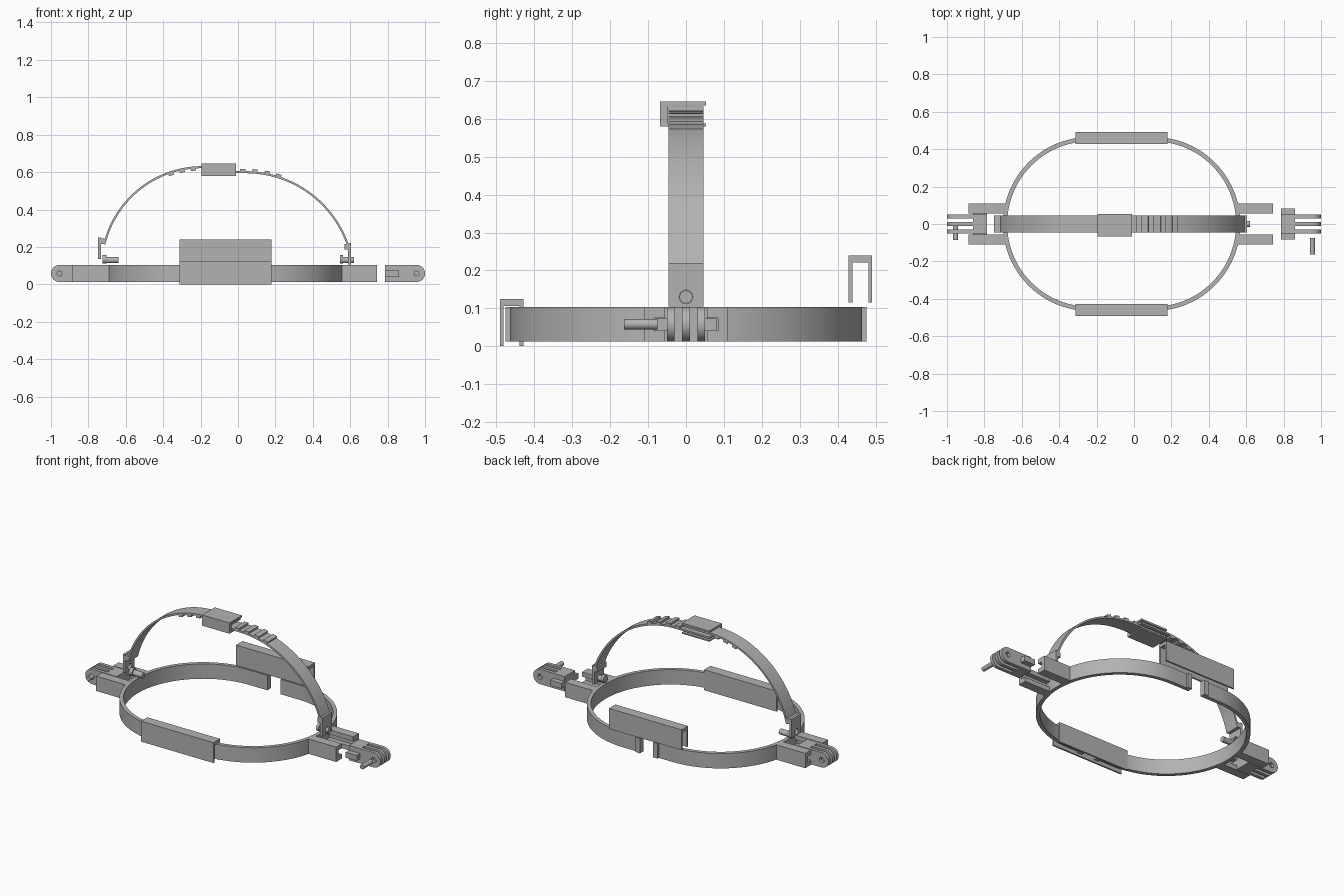
import bpy, bmesh
from math import pi, sin, cos, asin, radians
from mathutils import Vector

cube = bpy.data.objects.get("Cube")
if cube:
    bpy.data.objects.remove(cube)

grey = bpy.data.materials.new("plain grey")
grey.use_nodes = True
grey.diffuse_color = (0.45, 0.45, 0.45, 1)
grey.node_tree.nodes["Principled BSDF"].inputs["Base Color"].default_value = (0.45, 0.45, 0.45, 1)


def prism(name, loops, axis, lo, hi):
    """Extrude a flat outline (further loops are holes) along an axis."""
    place = {"x": lambda u, v, d: (d, u, v),
             "y": lambda u, v, d: (u, d, v),
             "z": lambda u, v, d: (u, v, d)}[axis]
    bm = bmesh.new()
    edges = []
    for loop in loops:
        vs = [bm.verts.new(place(u, v, lo)) for u, v in loop]
        edges += [bm.edges.new((vs[i - 1], vs[i])) for i in range(len(vs))]
    bmesh.ops.triangle_fill(bm, edges=edges, use_beauty=True)
    top = bmesh.ops.extrude_face_region(bm, geom=bm.faces[:])["geom"]
    move = Vector(place(0, 0, hi)) - Vector(place(0, 0, lo))
    bmesh.ops.translate(bm, vec=move, verts=[g for g in top if isinstance(g, bmesh.types.BMVert)])
    bmesh.ops.recalc_face_normals(bm, faces=bm.faces[:])
    me = bpy.data.meshes.new(name)
    bm.to_mesh(me)
    bm.free()
    me.materials.append(grey)
    ob = bpy.data.objects.new(name, me)
    bpy.context.collection.objects.link(ob)
    bpy.ops.object.select_all(action="DESELECT")
    bpy.context.view_layer.objects.active = ob
    ob.select_set(True)
    bpy.ops.object.shade_smooth_by_angle(angle=radians(25))
    return ob


def rect(u0, u1, v0, v1):
    return [(u0, v0), (u1, v0), (u1, v1), (u0, v1)]


def box(name, x0, x1, y0, y1, z0, z1):
    return prism(name, [rect(x0, x1, y0, y1)], "z", z0, z1)


def arc(cu, cv, r, a0, a1, n):
    return [(cu + r * cos(a0 + (a1 - a0) * i / n), cv + r * sin(a0 + (a1 - a0) * i / n))
            for i in range(n + 1)]


def circle(cu, cv, r, n=24):
    return arc(cu, cv, r, 0, 2 * pi, n)[:-1]


LOW, HIGH, MID = 0.012, 0.103, 0.058
CX = -0.066

# Head band: two half hoops whose thickened ends meet under the clips
for side, s in (("left", 1), ("right", -1)):
    outer = arc(0.17, 0, 0.465, -pi / 2, pi / 2, 48)
    inner = arc(0.17, 0, 0.442, pi / 2, -pi / 2, 48)
    outline = [(0.045, -0.465)] + outer + [(0.045, 0.465), (0.045, 0.442)] + inner + [(0.045, -0.442)]
    prism(side + "_band", [[(CX + s * u, v) for u, v in outline]], "z", LOW, HIGH)
    for end, t in (("front", -1), ("back", 1)):
        xs = sorted((CX + s * 0.045, CX + s * 0.075))
        ys = sorted((t * 0.442, t * 0.476))
        box(f"{side}_{end}_band_hook", *xs, *ys, LOW, HIGH)

# Sliding clips: channels open below, the back one lifted off
for name, yc, z in (("front_clip", -0.46, 0.0), ("back_clip", 0.46, 0.115)):
    a, b, top, roof = 0.031, 0.021, z + 0.125, z + 0.106
    prism(name, [[(yc - a, z), (yc - a, top), (yc + a, top), (yc + a, z),
                  (yc + b, z), (yc + b, roof), (yc - b, roof), (yc - b, z)]],
          "x", -0.314, 0.178)

# Grooved side brackets fixed to the band
for side, x0, x1 in (("left", 0.55, 0.742), ("right", -0.885, -0.69)):
    for end, t in (("front", -1), ("back", 1)):
        prof = [(0.055, LOW), (0.11, LOW), (0.11, HIGH), (0.055, HIGH),
                (0.055, 0.075), (0.085, 0.075), (0.085, 0.04), (0.055, 0.04)]
        prism(f"{side}_{end}_bracket", [[(t * y, z) for y, z in prof]], "x", x0, x1)

# Hinge connectors: block with side rails and three pierced prongs
for side, s in (("left", 1), ("right", -1)):
    prof = [(-0.05, LOW), (0.05, LOW), (0.05, 0.04), (0.082, 0.04), (0.082, 0.073), (0.05, 0.073),
            (0.05, HIGH), (-0.05, HIGH), (-0.05, 0.073), (-0.082, 0.073), (-0.082, 0.04), (-0.05, 0.04)]
    prism(side + "_connector", [prof], "x", *sorted((s * 0.787, s * 0.862)))
    tip = [(0.855, LOW)] + arc(0.954, MID, 0.046, -pi / 2, pi / 2, 20) + [(0.855, HIGH)]
    loops = [[(s * u, v) for u, v in tip], circle(s * 0.954, MID, 0.016)]
    for i, y in enumerate((-0.05, -0.01, 0.03)):
        prism(f"{side}_prong_{i + 1}", loops, "y", y, y + 0.02)

# Hinge pins, the left one pulled out
prism("left_pin", [circle(0.954, MID, 0.014)], "y", -0.163, -0.075)
prism("right_pin", [circle(-0.954, MID, 0.014)], "y", -0.085, 0.0)


def strap(name, s, cx, cz, r, z_end, flat_x, thick=0.011):
    """Arched strap: circular arc up to the crown, then a flat tail."""
    a = asin((z_end - cz) / r)
    flat = s * (flat_x - cx)
    pts = arc(0, 0, r, a, pi / 2, 40) + [(flat, r), (flat, r - thick)] + arc(0, 0, r - thick, pi / 2, a, 40)
    prism(name, [[(cx + s * u, cz + v) for u, v in pts]], "y", -0.046, 0.046)


def teeth(name, cx, cz, r0, r1, xs):
    """Small ridges across the strap, following its arc."""
    for i, x in enumerate(xs):
        a = pi / 2 - asin((x - cx) / r0)
        w = 0.014 / r0
        prism(f"{name}_{i + 1}", [arc(cx, cz, r0, a - w, a + w, 2) + arc(cx, cz, r1, a + w, a - w, 2)],
              "y", -0.046, 0.046)


# Top strap in two halves with locking ridges
strap("right_strap", -1, -0.19, 0.087, 0.545, 0.215, -0.015)
strap("left_strap", 1, 0.04, 0.02, 0.585, 0.215, -0.19)
teeth("right_strap_ridge", -0.19, 0.087, 0.536, 0.522, (-0.36, -0.30, -0.24))
teeth("left_strap_ridge", 0.04, 0.02, 0.583, 0.597, (0.025, 0.09, 0.155, 0.215))

# Strap ends: pierced plates with a shoulder
for side, s, x, dz in (("left", 1, 0.588, 0.0), ("right", -1, 0.732, 0.03)):
    xs = sorted((s * x, s * (x + 0.016)))
    prism(side + "_strap_plate", [rect(-0.046, 0.046, 0.105 + dz, 0.22 + dz),
                                  circle(0, 0.13 + dz, 0.018)], "x", *xs)
    xs = sorted((s * (x - 0.018), s * (x + 0.016)))
    box(side + "_strap_shoulder", *xs, -0.046, 0.046, 0.185 + dz, 0.216 + dz)

# Strap pegs with round heads
for side, x0, x1, x2 in (("left", 0.545, 0.562, 0.62), ("right", -0.725, -0.702, -0.64)):
    prism(side + "_peg_head", [circle(0, 0.133, 0.023)], "x", x0, x1)
    prism(side + "_peg", [circle(0, 0.13, 0.017)], "x", x1 - 0.002, x2)

# Buckle: sideways channel joining the strap halves
prism("buckle", [[(-0.068, 0.58), (0.053, 0.58), (0.053, 0.588), (-0.048, 0.588),
                  (-0.048, 0.635), (0.053, 0.635), (0.053, 0.646), (-0.068, 0.646)]],
      "x", -0.195, -0.01)
